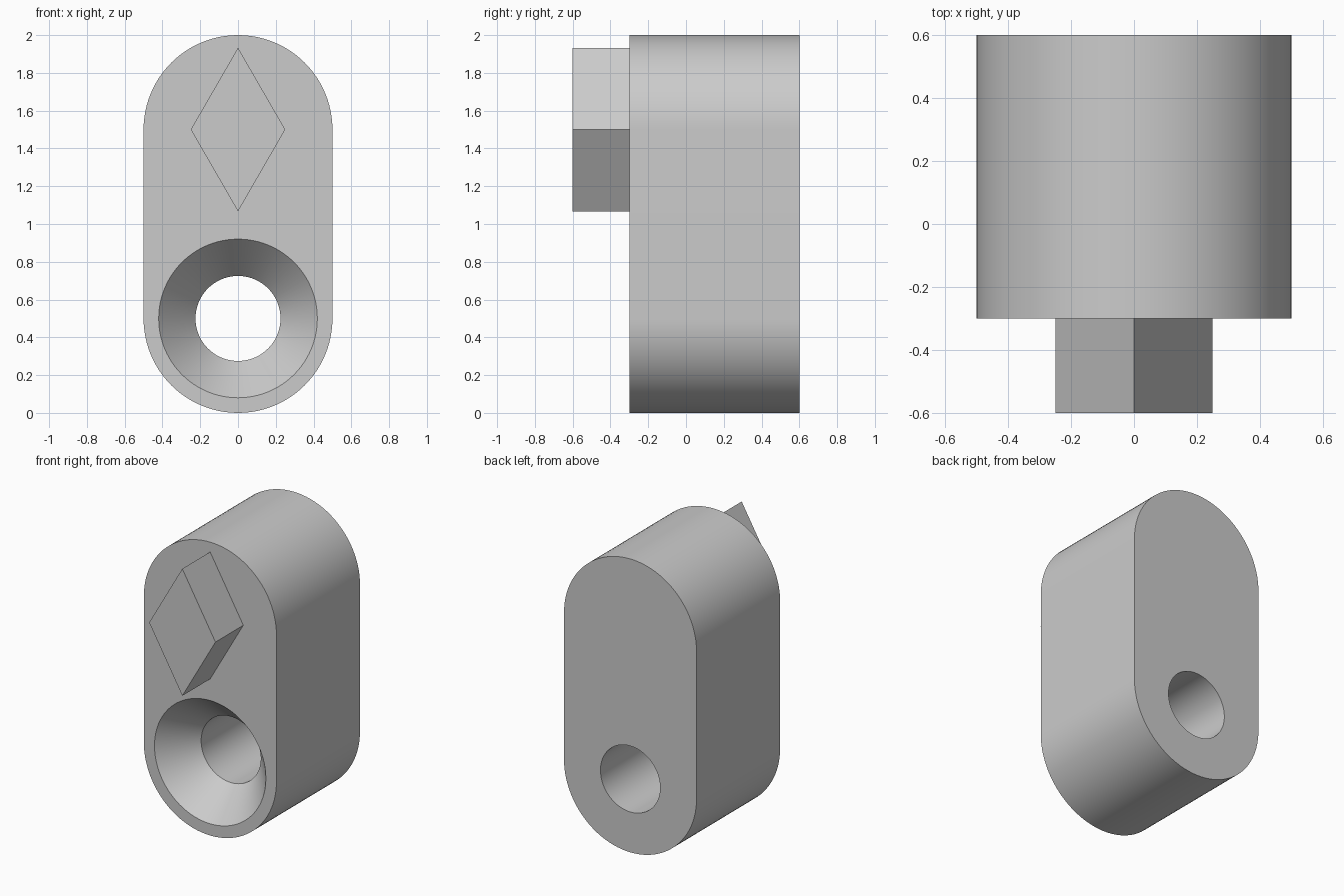
import bpy
import bmesh
from math import sin, cos, pi, tan, radians

cube = bpy.data.objects.get("Cube")
if cube:
    bpy.data.objects.remove(cube, do_unlink=True)

FRONT, BACK, RADIUS = -0.3, 0.6, 0.5
LOW, HIGH = 0.5, 1.5          # centres of the two rounded ends
HALF = 48                     # segments per half circle

grey = bpy.data.materials.new("light_grey")
grey.use_nodes = True
colour = (0.6, 0.6, 0.6, 1)
grey.diffuse_color = colour
grey.node_tree.nodes["Principled BSDF"].inputs["Base Color"].default_value = colour


def loft(name, rings):
    """Skin a list of closed rings of points and cap both ends."""
    bm = bmesh.new()
    loops = [[bm.verts.new(p) for p in ring] for ring in rings]
    for a, b in zip(loops, loops[1:]):
        for i in range(len(a)):
            j = (i + 1) % len(a)
            bm.faces.new((a[i], a[j], b[j], b[i]))
    bm.faces.new(loops[0])
    bm.faces.new(loops[-1])
    bmesh.ops.recalc_face_normals(bm, faces=bm.faces[:])
    mesh = bpy.data.meshes.new(name)
    bm.to_mesh(mesh)
    bm.free()
    mesh.materials.append(grey)
    obj = bpy.data.objects.new(name, mesh)
    bpy.context.collection.objects.link(obj)
    return obj


def arc(y, z, r, start, steps, sweep):
    return [(r * cos(start + sweep * i / steps), y, z + r * sin(start + sweep * i / steps))
            for i in range(steps + 1)]


def stadium(y):
    return arc(y, HIGH, RADIUS, 0, HALF, pi) + arc(y, LOW, RADIUS, pi, HALF, pi)


def circle(y, r):
    return arc(y, LOW, r, 0, 2 * HALF, 2 * pi)[:-1]


# Round-ended block
body = loft("body", [stadium(FRONT), stadium(BACK)])

# Countersunk through hole
mouth, bore, slope = 0.42, 0.225, tan(radians(41))
seat = FRONT + (mouth - bore) / slope
cutter = loft("hole_cutter", [circle(FRONT - 0.1, mouth + 0.1 * slope),
                              circle(seat, bore), circle(BACK + 0.1, bore)])
cutter.hide_render = True
cut = body.modifiers.new("hole", 'BOOLEAN')
cut.operation = 'DIFFERENCE'
cut.solver = 'EXACT'
cut.object = cutter

bpy.ops.object.select_all(action='DESELECT')
bpy.context.view_layer.objects.active = body
body.select_set(True)
bpy.ops.object.modifier_apply(modifier=cut.name)
bpy.data.objects.remove(cutter, do_unlink=True)
bpy.ops.object.shade_smooth_by_angle(angle=radians(30))

# Diamond peg on the front face
w, h = 0.25, 0.433
loft("diamond_peg", [[(w, y, HIGH), (0, y, HIGH + h), (-w, y, HIGH), (0, y, HIGH - h)]
                     for y in (-0.6, FRONT)])
